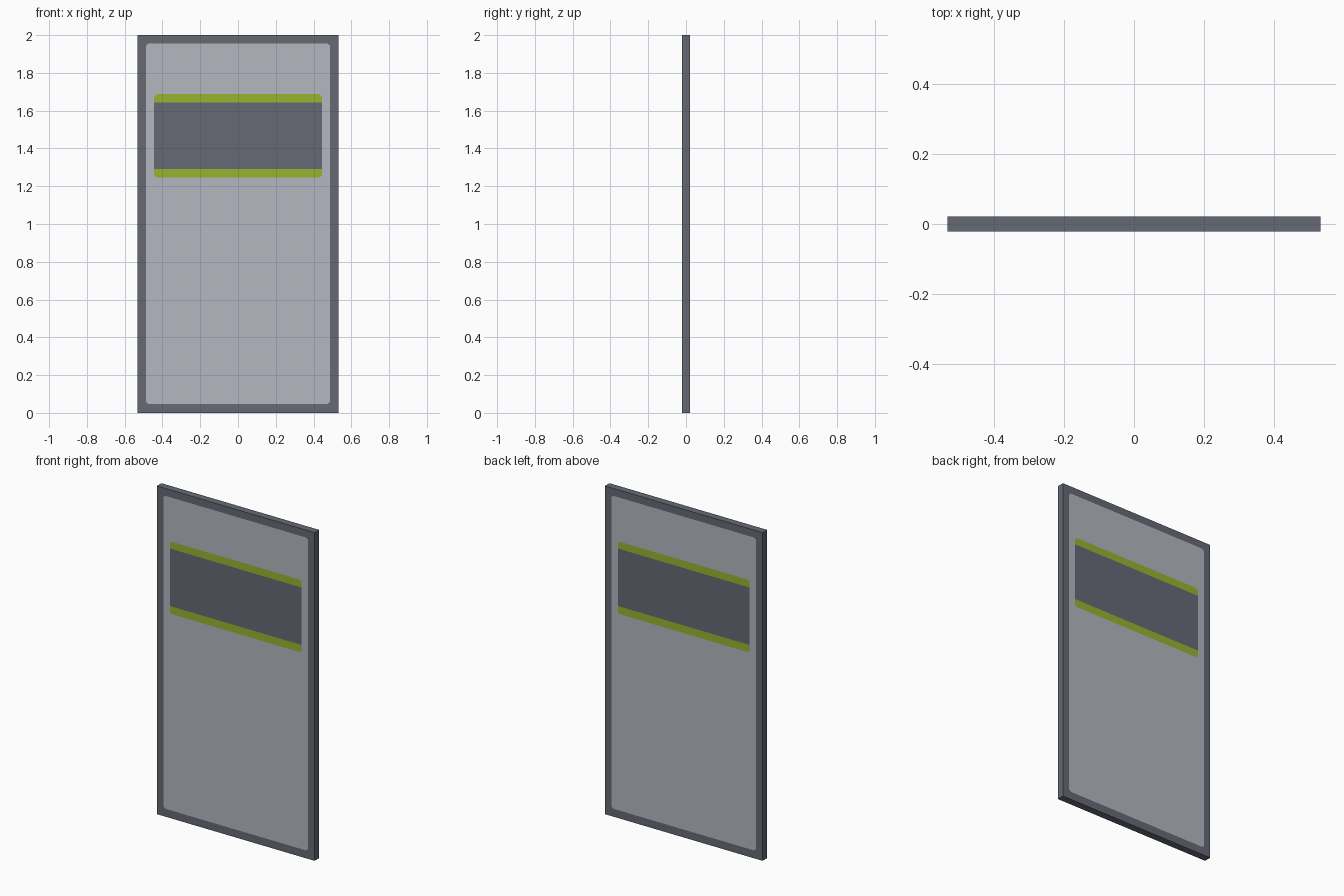
import bpy, bmesh
from mathutils import Vector

if "Cube" in bpy.data.objects:
    bpy.data.objects.remove(bpy.data.objects["Cube"])

HALF_W, HALF_D, HEIGHT = 0.532, 0.022, 2.0
C = 0.012                              # small corner cut
PANEL = (0.487, 0.048, 1.955)          # half width, bottom, top
BORDER = (0.444, 1.245, 1.687)
BAND = (0.444, 1.292, 1.642)


def srgb(*rgb):
    lin = [(c / 255 / 12.92) if c < 10 else ((c / 255 + 0.055) / 1.055) ** 2.4 for c in rgb]
    return (*lin, 1)


def material(name, colour):
    m = bpy.data.materials.new(name)
    m.diffuse_color = colour
    m.use_nodes = True
    m.node_tree.nodes["Principled BSDF"].inputs["Base Color"].default_value = m.diffuse_color
    return m


mats = [material("dark_grey", srgb(102, 106, 117)),
        material("light_grey", srgb(179, 183, 191)),
        material("lime_green", srgb(151, 179, 48))]

# Slab
bm = bmesh.new()
bmesh.ops.create_cube(bm, size=1)
for v in bm.verts:
    v.co = Vector((v.co.x * 2 * HALF_W, v.co.y * 2 * HALF_D, (v.co.z + 0.5) * HEIGHT))


def cut(co, no):
    bmesh.ops.bisect_plane(bm, geom=bm.verts[:] + bm.edges[:] + bm.faces[:],
                           plane_co=co, plane_no=no, dist=1e-5)


# Cut lines for the painted areas on both sides
for w, z0, z1 in (PANEL, BORDER):
    for x in (w, w - C):
        cut((x, 0, 0), (1, 0, 0))
        cut((-x, 0, 0), (1, 0, 0))
    for z in (z0, z0 + C, z1 - C, z1):
        cut((0, 0, z), (0, 0, 1))
for z in BAND[1:]:
    cut((0, 0, z), (0, 0, 1))

# Bevelled corners of the painted areas
for w, z0, z1 in (PANEL, BORDER):
    for sx in (-1, 1):
        for z, sz in ((z0, 1), (z1, -1)):
            for y in (-HALF_D, HALF_D):
                mid = Vector((sx * (w - C / 2), y, z + sz * C / 2))
                f = min(bm.faces, key=lambda f: (f.calc_center_median() - mid).length)
                a = Vector((sx * w, y, z + sz * C))
                b = Vector((sx * (w - C), y, z))
                va = min(f.verts, key=lambda v: (v.co - a).length)
                vb = min(f.verts, key=lambda v: (v.co - b).length)
                bmesh.utils.face_split(f, va, vb)


def inside(p, area, c):
    w, z0, z1 = area
    dx, dz = w - abs(p.x), min(p.z - z0, z1 - p.z)
    return dx > 0 and dz > 0 and dx + dz > c


# Colour faces by position
bm.normal_update()
for f in bm.faces:
    p = f.calc_center_median()
    if abs(f.normal.y) < 0.5 or inside(p, BAND, 0):
        f.material_index = 0
    elif inside(p, BORDER, C):
        f.material_index = 2
    elif inside(p, PANEL, C):
        f.material_index = 1

mesh = bpy.data.meshes.new("door_panel")
bm.to_mesh(mesh)
bm.free()
for m in mats:
    mesh.materials.append(m)
bpy.context.collection.objects.link(bpy.data.objects.new("door_panel", mesh))
